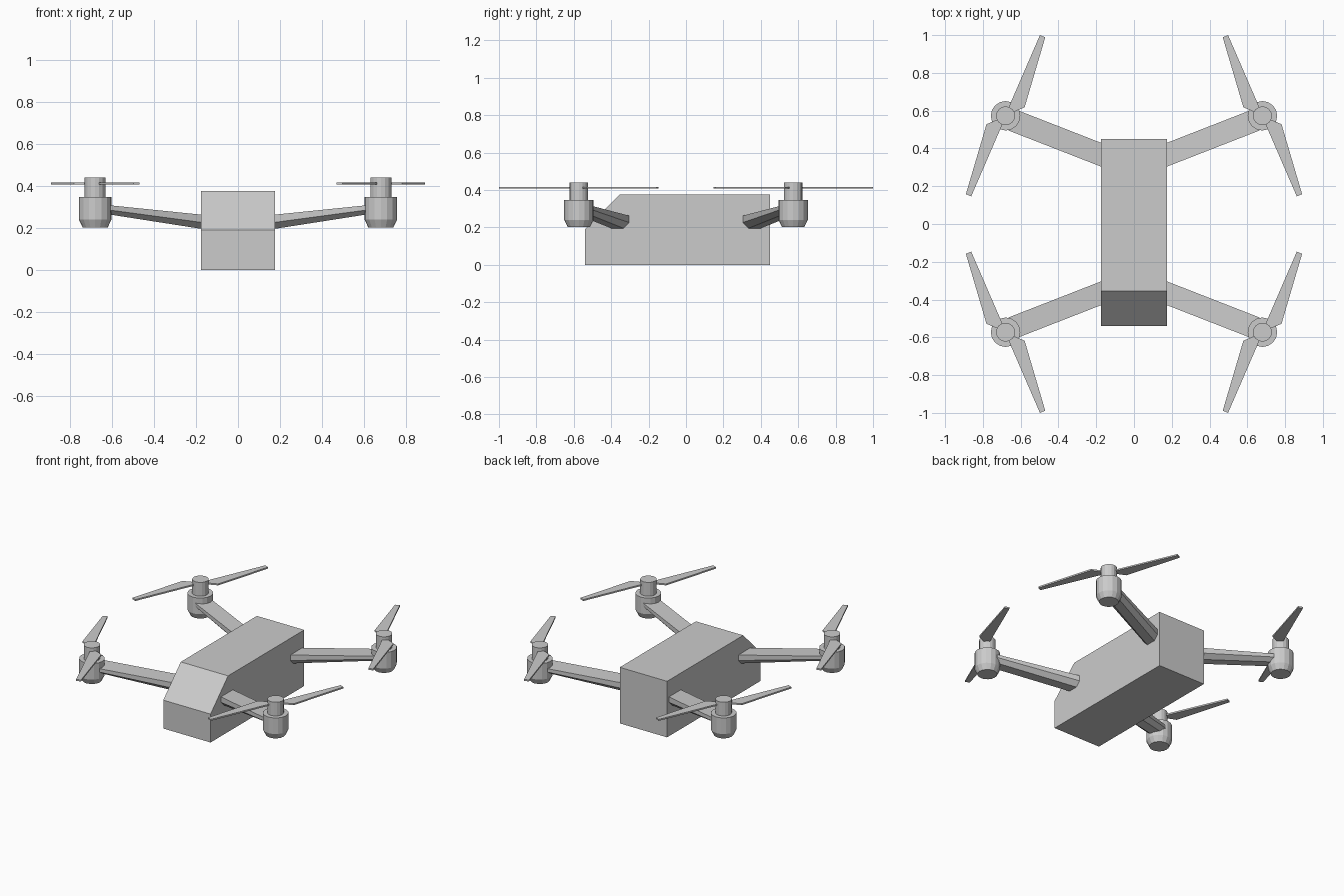
import bpy, bmesh, math
from mathutils import Vector

if "Cube" in bpy.data.objects:
    bpy.data.objects.remove(bpy.data.objects["Cube"])

MX, MY = 0.68, 0.573   # rotor axis in the back right quadrant


def finish(name, bm, mirror=True):
    bmesh.ops.recalc_face_normals(bm, faces=bm.faces)
    me = bpy.data.meshes.new(name)
    bm.to_mesh(me)
    bm.free()
    ob = bpy.data.objects.new(name, me)
    bpy.context.collection.objects.link(ob)
    if mirror:  # repeat in all four corners
        mod = ob.modifiers.new("four_corners", 'MIRROR')
        mod.use_axis = (True, True, False)
        mod.use_mirror_merge = False
    return ob


def loft(bm, rings):
    """Join equal-length point rings with quads and cap both ends."""
    vs = [[bm.verts.new(p) for p in r] for r in rings]
    n = len(vs[0])
    for a, b in zip(vs, vs[1:]):
        for i in range(n):
            j = (i + 1) % n
            bm.faces.new((a[i], a[j], b[j], b[i]))
    bm.faces.new(vs[0])
    bm.faces.new(vs[-1])


def circle(r, z, n=16):
    return [(MX + r * math.cos(2 * math.pi * i / n),
             MY + r * math.sin(2 * math.pi * i / n), z) for i in range(n)]


# Body: side profile with sloped nose, extruded across x
bm = bmesh.new()
side = [(-0.54, 0), (0.45, 0), (0.45, 0.375), (-0.355, 0.375), (-0.54, 0.19)]
loft(bm, [[(x, y, z) for y, z in side] for x in (-0.175, 0.175)])
finish("body", bm, mirror=False)


# Arm: flat top, short sides, bevelled underside, rising to the motor
def arm_section(x, top, mid, low):
    y = 0.367 + 0.39 * (x - 0.175)
    return [(x, y + dy, z) for dy, z in
            ((-0.063, top), (0.063, top), (0.063, mid),
             (0.033, low), (-0.033, low), (-0.063, mid))]


bm = bmesh.new()
loft(bm, [arm_section(0.165, 0.262, 0.225, 0.194),
          arm_section(0.665, 0.313, 0.292, 0.272)])
finish("arm", bm)

# Motor housing with tapered base
bm = bmesh.new()
loft(bm, [circle(0.06, 0.203), circle(0.078, 0.24), circle(0.078, 0.348)])
finish("motor", bm)

# Rotor hub
bm = bmesh.new()
loft(bm, [circle(0.05, 0.34), circle(0.05, 0.44)])
finish("rotor_hub", bm)

# Propeller: two flat blades, half a turn apart
bm = bmesh.new()
blade = [(0.003, 0.0), (-0.182, 0.427), (-0.21, 0.415), (-0.101, 0.045)]
for s in (1, -1):
    loft(bm, [[Vector((MX + s * x, MY + s * y, z)) for x, y in blade]
              for z in (0.407, 0.417)])
finish("propeller", bm)
